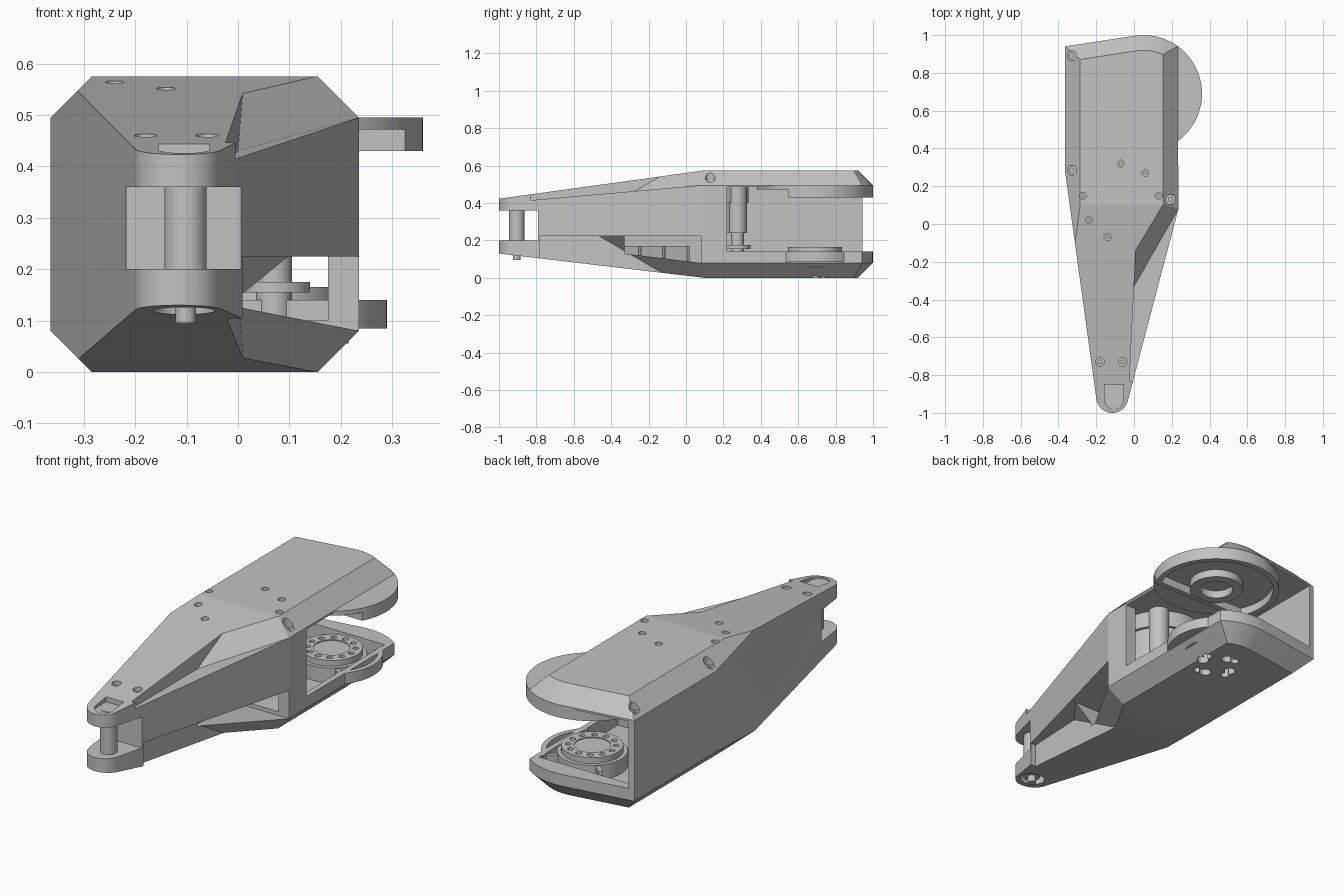
import bpy, bmesh, math
from mathutils import Vector as V

if "Cube" in bpy.data.objects:
    bpy.data.objects.remove(bpy.data.objects["Cube"], do_unlink=True)

grey = bpy.data.materials.new("light_grey")
grey.use_nodes = True
grey.diffuse_color = (0.54, 0.54, 0.54, 1)
grey.node_tree.nodes["Principled BSDF"].inputs["Base Color"].default_value = (0.54, 0.54, 0.54, 1)

H = 0.575            # full height
HUB = (0.05, 0.69)   # rear joint axis
PIN = (-0.115, -0.915)


def finish(bm, name):
    bmesh.ops.recalc_face_normals(bm, faces=bm.faces)
    me = bpy.data.meshes.new(name)
    bm.to_mesh(me)
    bm.free()
    me.materials.append(grey)
    ob = bpy.data.objects.new(name, me)
    bpy.context.scene.collection.objects.link(ob)
    return ob


def cell(name, lo, hi, planes=()):
    """Box trimmed by planes (point, outward normal)."""
    bm = bmesh.new()
    bmesh.ops.create_cube(bm, size=1)
    for v in bm.verts:
        v.co = V([(a + b) / 2 + c * (b - a) for a, b, c in zip(lo, hi, v.co)])
    for co, no in planes:
        bmesh.ops.bisect_plane(bm, geom=bm.verts[:] + bm.edges[:] + bm.faces[:], dist=1e-5,
                               plane_co=V(co), plane_no=V(no).normalized(), clear_outer=True)
        rim = [e for e in bm.edges if e.is_boundary]
        if rim:
            bmesh.ops.holes_fill(bm, edges=rim, sides=0)
    return finish(bm, name)


def cyl(name, at, r, z0, z1, n=64):
    bm = bmesh.new()
    bmesh.ops.create_cone(bm, cap_ends=True, segments=n, radius1=r, radius2=r, depth=z1 - z0)
    bmesh.ops.translate(bm, vec=(at[0], at[1], (z0 + z1) / 2), verts=bm.verts)
    return finish(bm, name)


def cut(ob, *cutters):
    for c in cutters:
        m = ob.modifiers.new("cut", 'BOOLEAN')
        m.operation, m.solver, m.object = 'DIFFERENCE', 'EXACT', c
        dg = bpy.context.evaluated_depsgraph_get()
        dg.update()
        me = bpy.data.meshes.new_from_object(ob.evaluated_get(dg))
        ob.modifiers.clear()
        ob.data = me
        bpy.data.objects.remove(c, do_unlink=True)
    return ob


def ring(name, at, r_out, r_in, z0, z1):
    return cut(cyl(name, at, r_out, z0, z1), cyl("bore", at, r_in, z0 - 0.1, z1 + 0.1))


def arc(at, r, a0, a1, n):
    angles = [math.radians(a0 + (a1 - a0) * i / n) for i in range(n + 1)]
    return [(at[0] + r * math.cos(a), at[1] + r * math.sin(a)) for a in angles]


def normal(a, b, c):
    return (V(b) - V(a)).cross(V(c) - V(a))


# Main hull: tapered plan with sloped nose and chamfered rear edges
tip = arc(PIN, 0.085, 189, 344, 28)
back = arc(HUB, 0.31, 54, 99, 8)
outline = tip + [(0.235, 0.08)] + back + [(-0.365, 0.94), (-0.365, 0.28)]
top_slope = ((0, 0.1, H), (0, -0.145, 1.05))
low_slope = ((0, 0.1, 0), (0, -0.13, -1.1))
planes = [top_slope, low_slope]
for i, (p, q) in enumerate(zip(outline, outline[1:] + outline[:1])):
    out = V((q[1] - p[1], p[0] - q[0], 0)).normalized()
    planes.append(((*p, 0), out))
    if len(tip) <= i < len(outline) - 1:
        planes.append(((*p, H - 0.08), out + V((0, 0, 1))))
        planes.append(((*p, 0.08), out - V((0, 0, 1))))
body = cell("main_body", (-2, -2, 0), (2, 2, H), planes)

# Stepped shoulder on the right, above and below
edge = ((0, -0.33, 0), (-0.52, 0.025, 0))
A, B, C, E = (0, -0.33, 0.43), (0.235, 0.08, 0.495), (0, -0.17, 0.53), (-0.025, -0.85, 0.41)
slant, ledge = normal(A, B, C), normal(A, B, E)
if slant.z < 0:
    slant = -slant
if ledge.z > 0:
    ledge = -ledge
flip = lambda v: V((v[0], v[1], -v[2]))
mirror = lambda v: V((v[0], v[1], H - v[2]))
cut(body,
    cell("step", (-0.2, -0.83, 0.3), (1, 0.3, 1), [edge, (A, -slant), (A, ledge)]),
    cell("step", (-0.2, -0.78, -0.5), (1, 0.3, 0.225), [edge, (mirror(A), -flip(slant))]),
    cell("window", (-0.05, -0.33, 0), (1, 0.08, 0.225), [((0, -0.33, 0.13), (0, -0.05, -0.41))]))

# Fork gap, hollow nose and rear bay
wall_l, wall_r = V((-1.195, -0.165, 0)).normalized(), V((0.995, -0.265, 0)).normalized()
left = (V((-0.365, 0.28, 0)) - wall_l * 0.03, wall_l)
right = (V((0.235, 0.08, 0)) - wall_r * 0.03, wall_r)
drop = V((0, 0, 0.035))
roof, floor = (V(top_slope[0]) - drop, top_slope[1]), (V(low_slope[0]) + drop, low_slope[1])
cut(body,
    cell("gap", (-1, -1.2, 0.2), (1, -0.79, 0.36)),
    cell("nose_room", (-0.335, -0.7, 0.08), (-0.05, 0.25, 0.49), [left, roof, floor]),
    cell("side_room", (-0.3, -0.68, 0.25), (0.175, 0.1, 0.39), [left, right]),
    cell("rear_room", (-0.335, 0.04, 0.1), (0.175, 0.25, 0.485), [left]),
    cell("bay", (-0.335, 0.22, 0.14), (1, 2, 0.485)),
    cell("tub", (-0.33, 0.26, 0.06), (0.205, 0.9, 0.2)))

# Screw holes, large and small
for x, y, z, r in [(-0.33, 0.89, 0.51, 0.026), (-0.33, 0.285, 0.51, 0.026), (0.195, 0.13, 0.51, 0.026),
                   (-0.18, -0.73, 0.44, 0.022), (-0.06, -0.73, 0.44, 0.022),
                   (-0.27, 0.15, 0.55, 0.018), (-0.24, 0.02, 0.54, 0.018), (-0.14, -0.07, 0.53, 0.018),
                   (-0.07, 0.32, 0.55, 0.018), (0.06, 0.27, 0.55, 0.018), (0.13, 0.15, 0.55, 0.018)]:
    cut(body, cyl("hole", (x, y), r, z, 0.7, 24), cyl("hole", (x, y), r * 0.45, z - 0.02, 0.7, 16))

# Nose recesses and the clover of holes underneath
cut(body, cell("slot", (-0.155, -0.93, 0.418), (-0.055, -0.85, 0.6)),
    cyl("slot_end", (-0.105, -0.93), 0.05, 0.418, 0.6, 32),
    cyl("nose_bore", (-0.105, -0.905), 0.06, 0, 0.16, 48))
for x, y in arc(HUB, 0.085, 0, 270, 3):
    cut(body, cyl("clover", (x, y), 0.028, -0.1, 0.05, 24))
for x, y in arc(HUB, 0.1, 25, 295, 3):
    cut(body, cyl("clover", (x, y), 0.02, -0.1, 0.05, 24))

# Front pin
cyl("front_pin", (-0.102, -0.905), 0.041, 0.13, 0.42)
cyl("front_pin_end", (-0.102, -0.905), 0.02, 0.095, 0.2)

# Upper joint plate with a deeper rear half
cyl("upper_plate", HUB, 0.31, 0.472, 0.495, 72)
rim = cyl("upper_plate_rim", HUB, 0.31, 0.43, 0.48, 72)
cut(rim, cell("front_half", (-1, 0, 0), (1, 0.547, 1)))
pocket = cyl("pocket", HUB, 0.28, 0.3, 0.473)
cut(pocket, cell("front_half", (-1, 0, 0), (1, 0.575, 1)))
cut(rim, pocket)
ring("upper_hub_ring", HUB, 0.13, 0.08, 0.432, 0.48)

# Lower lobe, joint motor and its spokes
lobe = cyl("lower_lobe", HUB, 0.24, 0.085, 0.14)
cut(lobe, cyl("lobe_pocket", HUB, 0.215, 0.1, 0.3), cell("inside", (-1, 0, 0), (0.2, 2, 1)))
cyl("joint_motor_base", HUB, 0.165, 0.055, 0.135)
motor = cyl("joint_motor_flange", HUB, 0.145, 0.13, 0.165)
for p in arc(HUB, 0.112, 0, 330, 11):
    cut(motor, cyl("bolt_hole", p, 0.014, 0.145, 0.3, 16))
cut(motor, cyl("centre_groove", HUB, 0.085, 0.16, 0.3))
for i in range(4):
    spoke = cell("tub_spoke_%d" % (i + 1), (0.15, -0.012, 0.06), (0.222, 0.012, 0.13))
    spoke.location = (*HUB, 0)
    spoke.rotation_euler.z = math.radians(45 + 90 * i)

# Drive motor in the nose and its small pulley
cyl("drive_motor", (-0.07, 0.12), 0.2, 0.24, 0.4)
cyl("drive_motor_cap", (-0.07, 0.12), 0.215, 0.4, 0.49)
cyl("pulley_shaft", (0.07, 0.275), 0.035, 0.07, 0.24, 32)
cyl("pulley_flange", (0.07, 0.275), 0.07, 0.155, 0.175)
cyl("pulley_motor", (0.07, 0.275), 0.05, 0.24, 0.49)

# Floor ribs inside the nose
for i in range(3):
    rib = cell("floor_rib_%d" % (i + 1), (-0.1, -0.008, -0.05), (0.08, 0.008, 0.04))
    rib.location = (-0.13, -0.3 + 0.13 * i, 0.13)
    rib.rotation_euler.z = math.radians(40)

# Smooth the curved walls, keep every real edge sharp
for ob in [o for o in bpy.context.scene.objects if o.type == 'MESH']:
    bpy.ops.object.select_all(action='DESELECT')
    ob.select_set(True)
    bpy.context.view_layer.objects.active = ob
    bpy.ops.object.shade_smooth_by_angle(angle=math.radians(7 if ob == body else 20))
